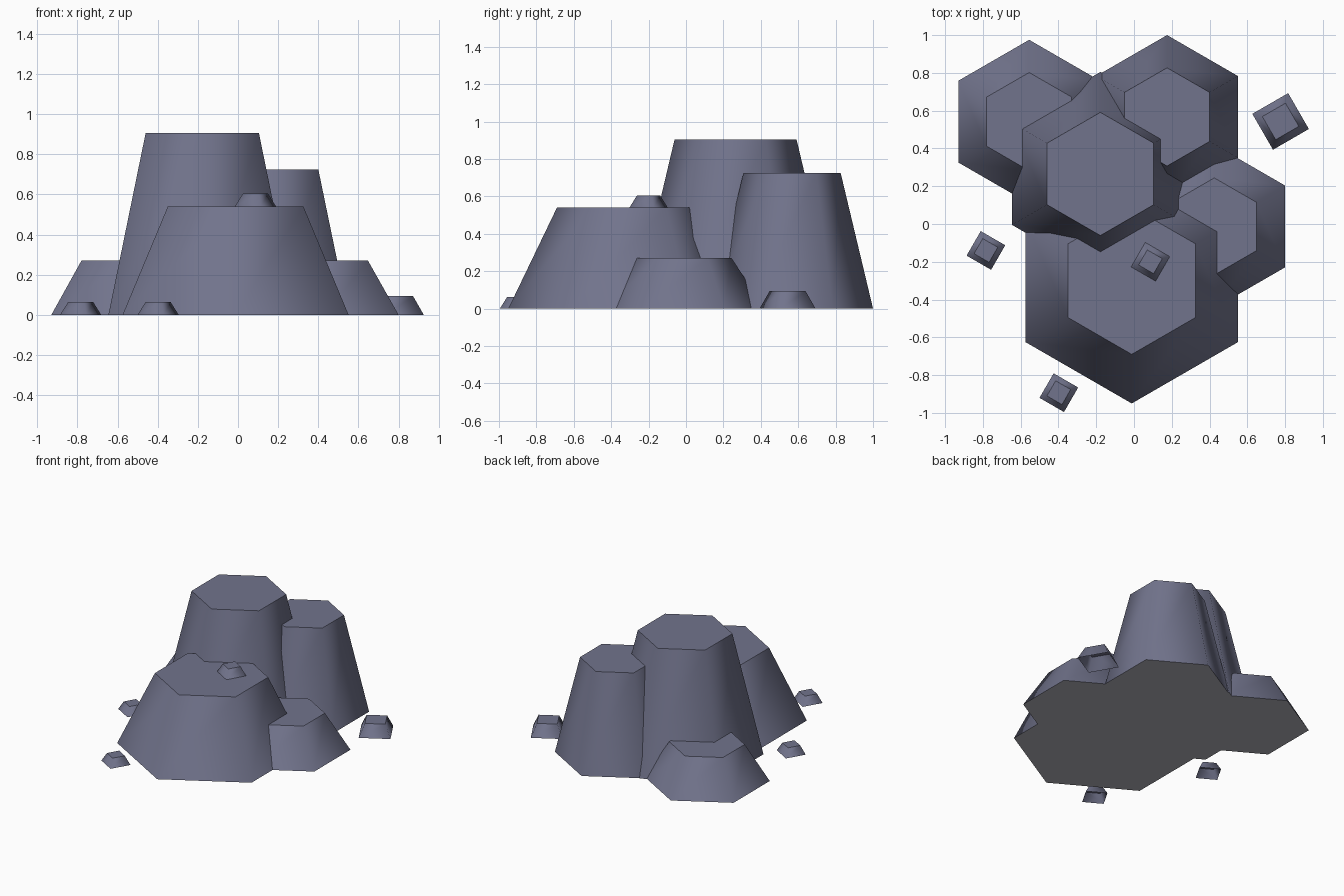
import bpy, bmesh, math
from mathutils import Matrix

if "Cube" in bpy.data.objects:
    bpy.data.objects.remove(bpy.data.objects["Cube"])


def material(name, color):
    mat = bpy.data.materials.new(name)
    mat.diffuse_color = (*color, 1.0)
    mat.use_nodes = True
    mat.node_tree.nodes["Principled BSDF"].inputs["Base Color"].default_value = mat.diffuse_color
    return mat


stone = material("slate_stone", (0.167, 0.174, 0.263))
underside = material("pale_underside", (0.45, 0.45, 0.50))


def frustum(name, x, y, z, r_base, r_top, height, sides, turn, closed=True):
    """Tapered prism standing at (x, y, z); one corner points at angle `turn` (degrees)."""
    bm = bmesh.new()
    rings = []
    for r, h in ((r_base, 0.0), (r_top, height)):
        ring = []
        for i in range(sides):
            a = math.radians(turn) + i * math.tau / sides
            ring.append(bm.verts.new((r * math.cos(a), r * math.sin(a), h)))
        rings.append(ring)
    low, high = rings
    for i in range(sides):
        j = (i + 1) % sides
        wall = bm.faces.new((low[i], low[j], high[j], high[i]))
        wall.smooth = True               # softly shaded walls, flat top
    bm.faces.new(high)
    if closed:
        bm.faces.new(low[::-1]).material_index = 1
    mesh = bpy.data.meshes.new(name)
    bm.to_mesh(mesh)
    bm.free()
    mesh.materials.append(stone)
    if closed:
        mesh.materials.append(underside)
    obj = bpy.data.objects.new(name, mesh)
    obj.matrix_world = Matrix.Translation((x, y, z))
    bpy.context.collection.objects.link(obj)
    return obj


# Hexagonal rock columns: name, x, y, base radius, top radius, height
for name, x, y, rb, rt, h in (
    ("front_column", -0.012, -0.30, 0.65, 0.39, 0.54),
    ("tall_column", -0.178, 0.265, 0.54, 0.326, 0.905),
    ("back_right_column", 0.175, 0.567, 0.433, 0.26, 0.725),
    ("back_left_column", -0.555, 0.542, 0.433, 0.26, 0.27),
    ("right_column", 0.425, -0.013, 0.433, 0.257, 0.27),
):
    frustum(name, x, y, 0.0, rb, rt, h, 6, 90)

# Small square pebbles, open underneath: name, x, y, z, base radius, top radius, height, turn
for name, x, y, z, rb, rt, h, turn in (
    ("large_pebble", 0.776, 0.543, 0.0, 0.155, 0.10, 0.093, -15),
    ("left_pebble", -0.784, -0.14, 0.0, 0.106, 0.065, 0.063, 15),
    ("front_pebble", -0.398, -0.893, 0.0, 0.106, 0.065, 0.063, 15),
    ("top_pebble", 0.087, -0.20, 0.54, 0.106, 0.065, 0.064, 15),
):
    frustum(name, x, y, z, rb, rt, h, 4, turn, closed=False)
